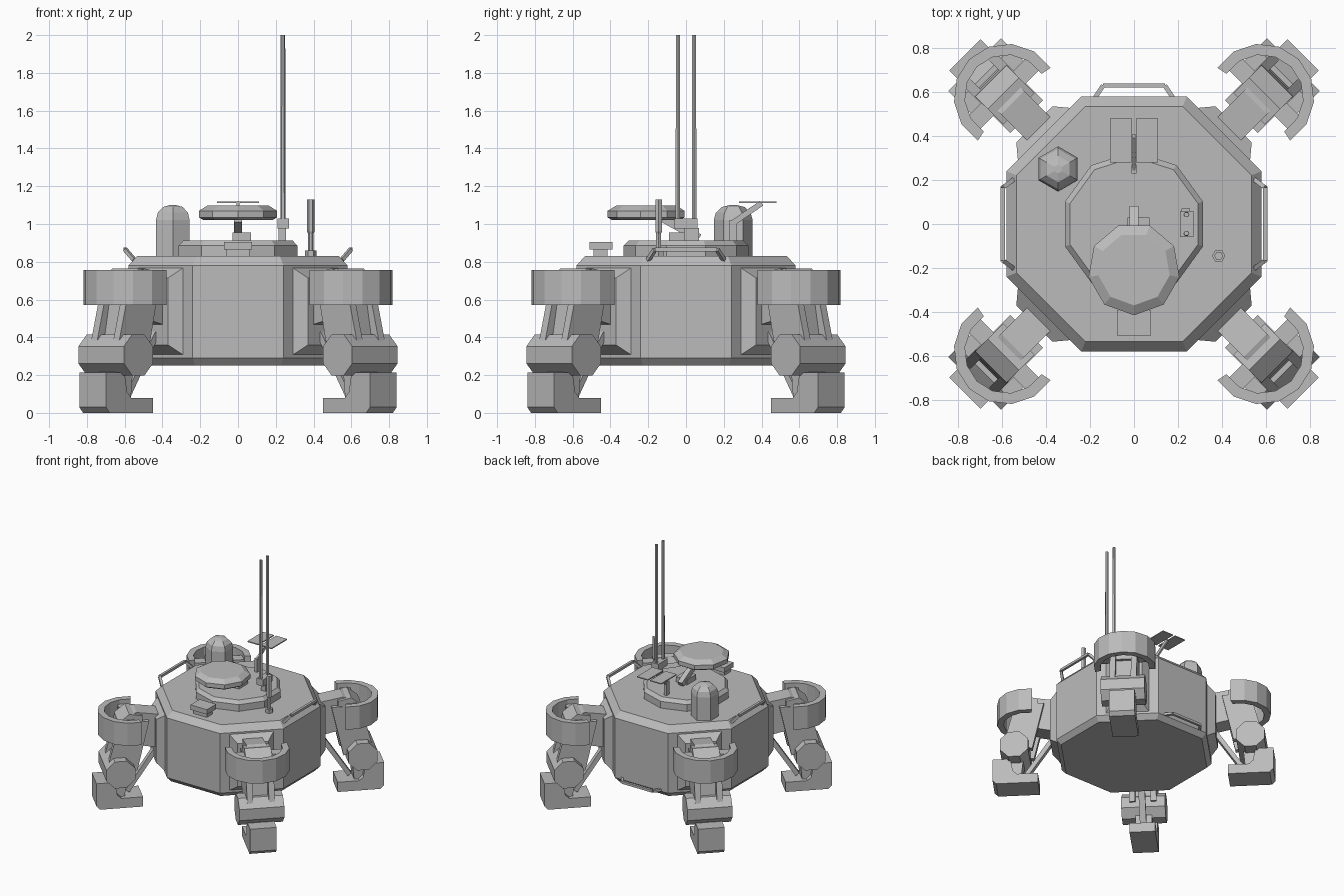
import bpy, bmesh, math
from mathutils import Matrix, Vector

if "Cube" in bpy.data.objects:
    bpy.data.objects.remove(bpy.data.objects["Cube"])

grey = bpy.data.materials.new("plain grey")
grey.diffuse_color = (0.5, 0.5, 0.5, 1)
grey.use_nodes = True
grey.node_tree.nodes["Principled BSDF"].inputs["Base Color"].default_value = grey.diffuse_color


def loft(name, rings, angle=0):
    """Skin matching rings of points, cap both ends, spin about z."""
    bm = bmesh.new()
    vr = [[bm.verts.new(p) for p in ring] for ring in rings]
    n = len(vr[0])
    for a, b in zip(vr, vr[1:]):
        for i in range(n):
            bm.faces.new((a[i], a[(i + 1) % n], b[(i + 1) % n], b[i]))
    bm.faces.new(vr[0])
    bm.faces.new(vr[-1])
    bmesh.ops.recalc_face_normals(bm, faces=bm.faces)
    bm.transform(Matrix.Rotation(math.radians(angle), 4, 'Z'))
    me = bpy.data.meshes.new(name)
    bm.to_mesh(me)
    bm.free()
    me.materials.append(grey)
    ob = bpy.data.objects.new(name, me)
    bpy.context.collection.objects.link(ob)
    return ob


def turned(name, sides, profile, cx=0, cy=0, start=0):
    """Low-poly lathe: profile is (radius, z) pairs."""
    angs = [math.radians(start + 360 * i / sides) for i in range(sides)]
    return loft(name, [[(cx + r * math.cos(a), cy + r * math.sin(a), z) for a in angs]
                       for r, z in profile])


def slab(name, prof, y0, y1, angle=0):
    """Profile in x-z extruded from y0 to y1."""
    return loft(name, [[(x, y, z) for x, z in prof] for y in (y0, y1)], angle)


def box(name, x0, x1, y0, y1, z0, z1, angle=0):
    return slab(name, [(x0, z0), (x1, z0), (x1, z1), (x0, z1)], y0, y1, angle)


def bar(name, p, q, w, h, angle=0):
    """Rectangular strut between two points."""
    p, q = Vector(p), Vector(q)
    d = (q - p).normalized()
    s = d.cross(Vector((0, 0, 1)) if abs(d.z) < 0.99 else Vector((0, 1, 0))).normalized()
    u = s.cross(d)
    c = [s * a * w / 2 + u * b * h / 2 for a, b in ((-1, -1), (1, -1), (1, 1), (-1, 1))]
    return loft(name, [[e + k for k in c] for e in (p, q)], angle)


def rail(name, pts):
    for i, (p, q) in enumerate(zip(pts, pts[1:])):
        bar(f"{name}_{i}", p, q, 0.02, 0.02)


# Octagonal hull and turret plate
k = 1 / math.cos(math.pi / 8)
turned("hull", 8, [(0.545 * k, 0.25), (0.58 * k, 0.29), (0.58 * k, 0.78), (0.535 * k, 0.83)], start=22.5)
turned("turret_plate", 10, [(0.33, 0.825), (0.33, 0.885), (0.305, 0.912)], start=90)

# Disc head on its arm
turned("head_disc", 9, [(0.185, 1.02), (0.21, 1.035), (0.21, 1.07), (0.165, 1.097)], cy=-0.205, start=-90)
bar("head_arm", (0, 0.07, 0.925), (0, -0.12, 1.03), 0.04, 0.045)
box("head_foot", -0.03, 0.07, -0.09, 0.03, 0.91, 0.955)

# Domed canister
turned("canister", 6, [(0.103, 0.825), (0.103, 1.02), (0.092, 1.06), (0.06, 1.09), (0.02, 1.1)],
       -0.345, 0.25, 90)

# Twin whip antennas on a pedestal
box("antenna_post", 0.215, 0.255, -0.01, 0.07, 0.9, 0.98)
box("antenna_mount", 0.21, 0.27, -0.06, 0.06, 0.975, 1.03)
for y in (-0.043, 0.043):
    turned("whip_antenna", 6, [(0.014, 1.02), (0.012, 2.0)], 0.238, y)

# Short antenna
turned("short_antenna_base", 6, [(0.03, 0.825), (0.03, 0.86)], 0.385, -0.145)
turned("short_antenna", 6, [(0.015, 0.86), (0.015, 0.95), (0.02, 0.96), (0.02, 1.13)], 0.385, -0.145)

# Twin panels on a bent strut
for x in (-0.11, 0.01):
    box("panel", x, x + 0.1, 0.28, 0.48, 1.11, 1.118)
bar("panel_post", (0, 0.25, 0.9), (0, 0.25, 1.02), 0.025, 0.04)
bar("panel_strut", (0, 0.24, 1.0), (0, 0.4, 1.11), 0.014, 0.03)

# Front camera housing
box("camera_foot", -0.06, 0.06, -0.49, -0.415, 0.825, 0.875)
box("camera", -0.075, 0.075, -0.51, -0.39, 0.865, 0.905)

# Grab rails: both sides at the roof edge, one low at the back
for s in (-1, 1):
    rail("side_rail", [(s * 0.55, -0.2, 0.81), (s * 0.597, -0.165, 0.865),
                       (s * 0.597, 0.165, 0.865), (s * 0.55, 0.2, 0.81)])
rail("back_rail", [(-0.18, 0.57, 0.3), (-0.14, 0.63, 0.3), (0.14, 0.63, 0.3), (0.18, 0.57, 0.3)])

# Four legs, each modelled along +x and spun to its diagonal
for a in (45, 135, 225, 315):
    # tapered mount on the hull
    loft("hip_mount", [[(x, y, z) for y, z in ((-w, z0), (w, z0), (w, z1), (-w, z1))]
                       for x, w, z0, z1 in ((0.57, 0.175, 0.3, 0.775), (0.64, 0.117, 0.36, 0.715))], a)
    slab("hip_beam", [(0.6, 0.46), (0.78, 0.5), (0.86, 0.74), (0.78, 0.765), (0.6, 0.735)], -0.075, 0.075, a)
    slab("hip_joint", [(0.74, 0.58), (0.93, 0.58), (0.92, 0.7), (0.84, 0.765), (0.74, 0.745)], -0.1, 0.1, a)
    box("hip_pin", 0.8, 0.88, -0.2, 0.2, 0.62, 0.72, a)
    # thigh: two side plates and a slimmer core
    for s in (-1, 1):
        slab("thigh_plate", [(0.69, 0.7), (0.91, 0.7), (1.0, 0.36), (0.78, 0.3)], s * 0.06, s * 0.105, a)
    slab("thigh_core", [(0.75, 0.66), (0.89, 0.66), (0.95, 0.34), (0.83, 0.3)], -0.06, 0.06, a)
    bar("piston", (0.63, 0, 0.42), (0.84, 0, 0.1), 0.05, 0.035, a)
    # knee drum
    ring = [(0.916 + 0.118 * math.cos(t), 0.307 + 0.118 * math.sin(t))
            for t in (math.pi / 8 + i * math.pi / 4 for i in range(8))]
    slab("knee", ring, -0.17, 0.17, a)
    # shin and L-shaped foot
    slab("shin", [(0.85, 0.25), (0.98, 0.25), (0.98, 0.05), (0.87, 0.05)], -0.065, 0.065, a)
    slab("foot", [(0.736, 0), (1.06, 0), (1.088, 0.03), (1.088, 0.215), (0.95, 0.215),
                  (0.93, 0.11), (0.9, 0.08), (0.736, 0.08)], -0.1, 0.1, a)
    # curved shield around the hip
    arc = [math.radians(-102 + 204 * i / 8) for i in range(9)]
    pts = [(0.82 + 0.24 * math.cos(t), 0.24 * math.sin(t)) for t in arc]
    pts += [(0.82 + 0.19 * math.cos(t), 0.19 * math.sin(t)) for t in reversed(arc)]
    loft("hip_shield", [[(x, y, z) for x, y in pts] for z in (0.57, 0.757)], a)
